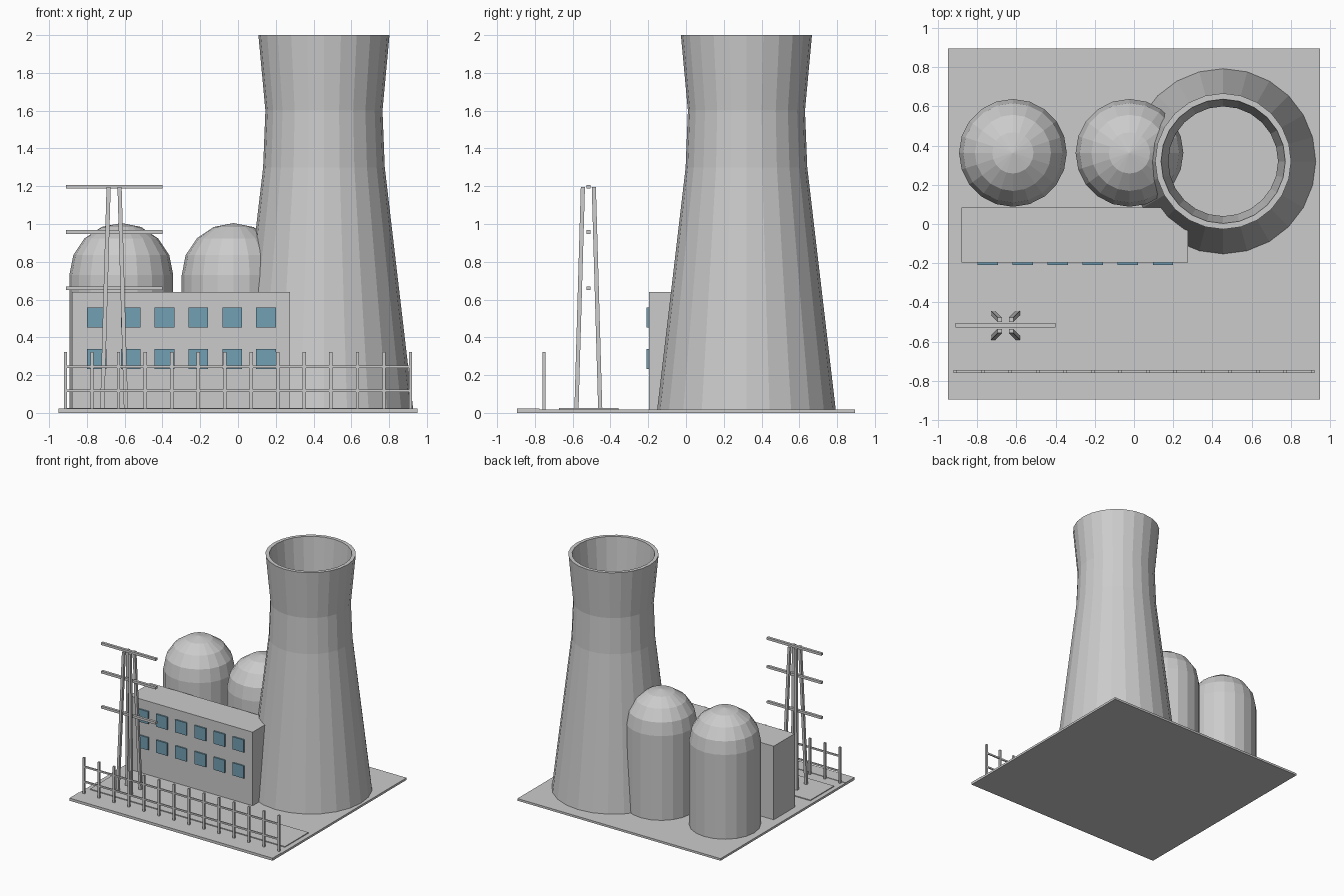
import bpy, bmesh, math
from mathutils import Vector

if "Cube" in bpy.data.objects:
    bpy.data.objects.remove(bpy.data.objects["Cube"])

FLOOR = 0.018


def finish(name, bm, mat=None):
    bmesh.ops.recalc_face_normals(bm, faces=bm.faces)
    mesh = bpy.data.meshes.new(name)
    bm.to_mesh(mesh)
    bm.free()
    obj = bpy.data.objects.new(name, mesh)
    bpy.context.collection.objects.link(obj)
    if mat:
        mesh.materials.append(mat)
    return obj


def add_box(bm, x0, x1, y0, y1, z0, z1):
    verts = bmesh.ops.create_cube(bm, size=1)["verts"]
    for v in verts:
        v.co = Vector(((x0 + x1) / 2 + v.co.x * (x1 - x0),
                       (y0 + y1) / 2 + v.co.y * (y1 - y0),
                       (z0 + z1) / 2 + v.co.z * (z1 - z0)))


def box(name, *dims):
    bm = bmesh.new()
    add_box(bm, *dims)
    return finish(name, bm)


def lathe(name, profile, sides, center, closed=False):
    """Revolve (radius, z) points; a zero radius becomes a pole."""
    bm = bmesh.new()
    pts = profile + profile[:1] if closed else profile
    verts = [bm.verts.new((r, 0, z)) for r, z in pts]
    edges = [bm.edges.new(p) for p in zip(verts, verts[1:])]
    bmesh.ops.spin(bm, geom=verts + edges, cent=(0, 0, 0), axis=(0, 0, 1),
                   angle=math.tau, steps=sides)
    bmesh.ops.remove_doubles(bm, verts=bm.verts, dist=1e-4)
    obj = finish(name, bm)
    obj.location = (*center, 0)
    return obj


# Ground slab, yard pad and front road strip
box("ground_slab", -0.95, 0.95, -0.895, 0.895, 0, FLOOR)
box("yard_pad", -0.913, 0.91, -0.673, -0.358, 0.01, 0.025)
box("road_strip", -0.95, 0.95, -0.895, -0.775, 0.01, 0.022)

# Hollow cooling tower with a narrow throat
outer = [(0.473, 0.015), (0.322, 1.3), (0.31, 1.6), (0.347, 2.0)]
inner = [(r - 0.03, z) for r, z in reversed(outer)]
lathe("cooling_tower", outer + inner, 24, (0.455, 0.32), closed=True)

# Two domed reactor buildings
R, SPRING = 0.275, 0.73
dome = [(0, 0.015), (R, 0.015)]
dome += [(R * math.cos(math.radians(a)), SPRING + R * math.sin(math.radians(a)))
         for a in (0, 22.5, 45, 67.5)]
dome.append((0, SPRING + R))
for side, x in (("left", -0.618), ("right", -0.023)):
    lathe("reactor_dome_" + side, dome, 20, (x, 0.363))

# Turbine hall with two rows of windows
box("turbine_hall", -0.88, 0.275, -0.197, 0.085, 0.015, 0.64)
glass = bpy.data.materials.new("window_glass")
glass.diffuse_color = (0.17, 0.35, 0.45, 1)
glass.use_nodes = True
glass.node_tree.nodes["Principled BSDF"].inputs["Base Color"].default_value = glass.diffuse_color
bm = bmesh.new()
for z in (0.285, 0.505):
    for i in range(6):
        x = -0.747 + 0.179 * i
        add_box(bm, x - 0.052, x + 0.052, -0.209, -0.19, z - 0.053, z + 0.053)
finish("hall_windows", bm, glass)

# Pylon: four leaning legs and three cross-arms
PX, PY, T = -0.656, -0.517, 0.011
bm = bmesh.new()
for sx in (-1, 1):
    for sy in (-1, 1):
        verts = bmesh.ops.create_cube(bm, size=2 * T)["verts"]
        for v in verts:
            top = v.co.z > 0
            spread = 0.029 if top else 0.063
            v.co = Vector((PX + sx * spread + v.co.x, PY + sy * spread + v.co.y,
                           1.195 if top else 0.015))
finish("pylon_legs", bm)
bm = bmesh.new()
for z in (0.66, 0.957, 1.197):
    add_box(bm, PX - 0.255, PX + 0.255, PY - T, PY + T, z - 0.01, z + 0.01)
finish("pylon_arms", bm)

# Front fence: posts and two rails
FY, FX = -0.753, 0.912
bm = bmesh.new()
for i in range(14):
    x = -FX + 2 * FX * i / 13
    add_box(bm, x - 0.008, x + 0.008, FY - 0.008, FY + 0.008, 0.015, 0.322)
finish("fence_posts", bm)
bm = bmesh.new()
for z in (0.118, 0.245):
    add_box(bm, -FX, FX, FY - 0.005, FY + 0.005, z - 0.007, z + 0.007)
finish("fence_rails", bm)
